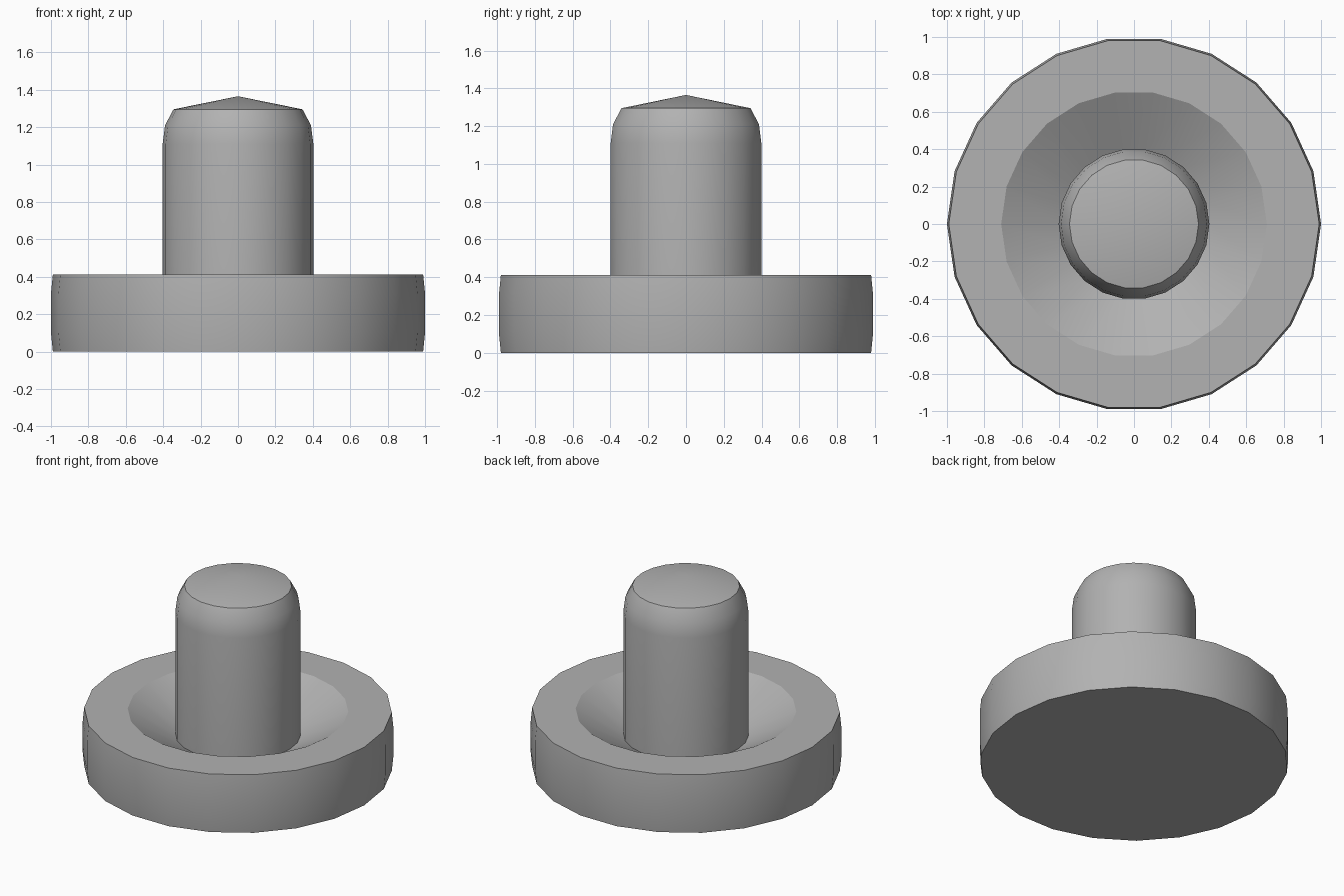
import bpy, bmesh, math

if "Cube" in bpy.data.objects:
    bpy.data.objects.remove(bpy.data.objects["Cube"])

SIDES = 22

# Mid grey for both parts
grey = bpy.data.materials.new("mid_grey")
grey.diffuse_color = (0.445, 0.445, 0.445, 1)
grey.use_nodes = True
grey.node_tree.nodes["Principled BSDF"].inputs["Base Color"].default_value = grey.diffuse_color


def lathe(name, profile):
    """Spin (radius, z) points round the z axis; radius 0 makes a centre point."""
    bm = bmesh.new()
    rings = []
    for r, z in profile:
        if r == 0:
            rings.append([bm.verts.new((0, 0, z))])
        else:
            rings.append([bm.verts.new((r * math.cos(2 * math.pi * i / SIDES),
                                        r * math.sin(2 * math.pi * i / SIDES), z))
                          for i in range(SIDES)])
    for a, b in zip(rings, rings[1:]):
        for i in range(SIDES):
            j = (i + 1) % SIDES
            if len(a) == 1:
                bm.faces.new((a[0], b[j], b[i]))
            elif len(b) == 1:
                bm.faces.new((a[i], a[j], b[0]))
            else:
                bm.faces.new((a[i], a[j], b[j], b[i]))
    mesh = bpy.data.meshes.new(name)
    bm.to_mesh(mesh)
    bm.free()
    mesh.materials.append(grey)
    obj = bpy.data.objects.new(name, mesh)
    bpy.context.collection.objects.link(obj)
    bpy.ops.object.select_all(action='DESELECT')
    obj.select_set(True)
    bpy.context.view_layer.objects.active = obj
    bpy.ops.object.shade_smooth_by_angle(angle=math.radians(25))
    return obj


# Round base with a slightly bulged wall and a sloping recess round the post
lathe("base", [(0, 0), (0.99, 0), (1.0, 0.10), (1.0, 0.31), (0.99, 0.412),
               (0.71, 0.412), (0.403, 0.24)])

# Post with rounded shoulder and shallow conical cap
lathe("post", [(0.403, 0.24), (0.403, 1.11), (0.39, 1.21),
               (0.345, 1.295), (0, 1.365)])
